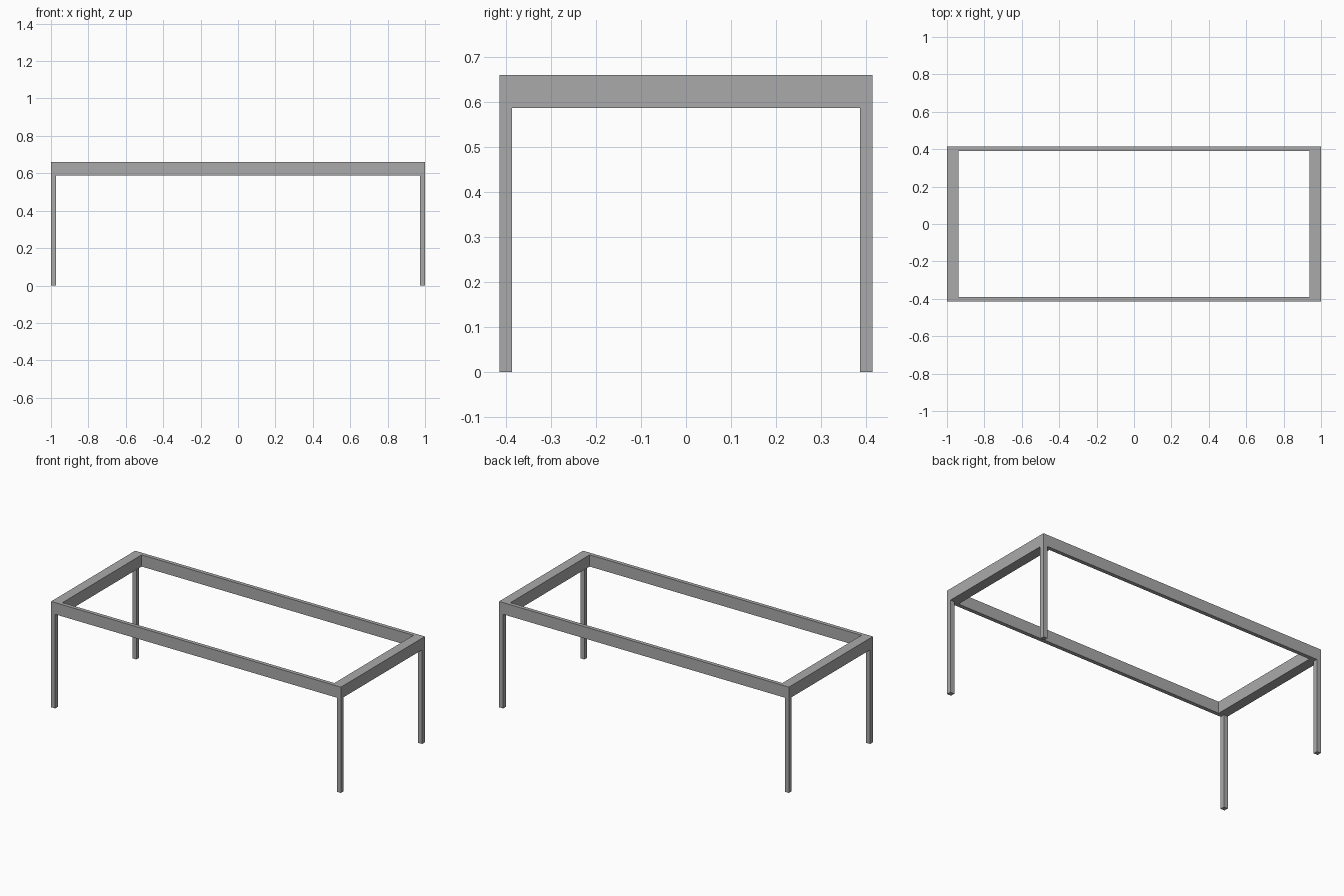
import bpy

default_cube = bpy.data.objects.get("Cube")
if default_cube:
    bpy.data.objects.remove(default_cube, do_unlink=True)

# Overall dimensions
HALF_X, HALF_Y = 1.0, 0.414
TOP, RAIL_BOTTOM = 0.66, 0.587
LEG = 0.028
SIDE_RAIL, END_RAIL = 0.024, 0.062

# Single grey metal
metal = bpy.data.materials.new("grey_metal")
metal.use_nodes = True
grey = (0.4, 0.4, 0.4, 1)
metal.diffuse_color = grey
metal.node_tree.nodes["Principled BSDF"].inputs["Base Color"].default_value = grey


def box(name, low, high):
    """Flat-shaded box between two opposite corners."""
    bpy.ops.mesh.primitive_cube_add(
        size=1, location=[(a + b) / 2 for a, b in zip(low, high)])
    obj = bpy.context.object
    obj.name = name
    obj.scale = [b - a for a, b in zip(low, high)]
    bpy.ops.object.transform_apply(location=False, rotation=False, scale=True)
    obj.data.materials.append(metal)
    return obj


def span(sign, outer, width):
    """Range of a part lying flush inside the outer edge on one side."""
    return sorted((sign * outer, sign * (outer - width)))


# Wide end rails run the full depth
for side, sx in (("right", -1), ("left", 1)):
    x0, x1 = span(sx, HALF_X, END_RAIL)
    box(f"{side}_end_rail", (x0, -HALF_Y, RAIL_BOTTOM), (x1, HALF_Y, TOP))

for end, sy in (("front", -1), ("back", 1)):
    # Thin long rails fit between the end rails
    y0, y1 = span(sy, HALF_Y, SIDE_RAIL)
    inner = HALF_X - END_RAIL
    box(f"{end}_rail", (-inner, y0, RAIL_BOTTOM), (inner, y1, TOP))

    # Square legs under each corner
    for side, sx in (("right", -1), ("left", 1)):
        x0, x1 = span(sx, HALF_X, LEG)
        y0, y1 = span(sy, HALF_Y, LEG)
        box(f"{end}_{side}_leg", (x0, y0, 0), (x1, y1, RAIL_BOTTOM))
